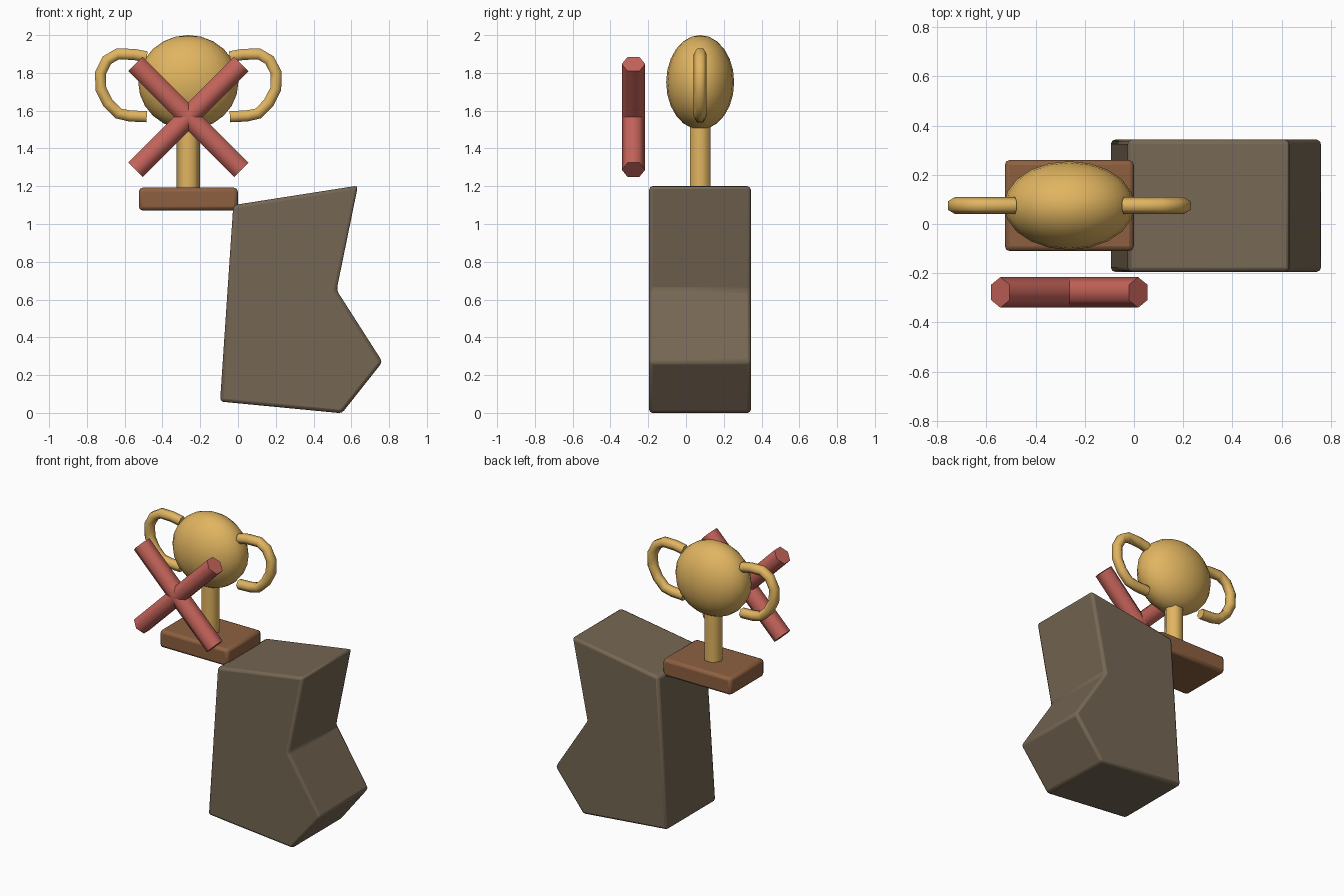
import bpy, bmesh, math
from mathutils import Vector, Matrix

if "Cube" in bpy.data.objects:
    bpy.data.objects.remove(bpy.data.objects["Cube"])

CX, CY = -0.263, 0.075      # trophy axis


def material(name, rgb):
    m = bpy.data.materials.new(name)
    m.diffuse_color = (*rgb, 1)
    m.use_nodes = True
    m.node_tree.nodes["Principled BSDF"].inputs["Base Color"].default_value = m.diffuse_color
    return m


STONE = material("grey_brown_stone", (0.178, 0.134, 0.087))
GOLD = material("gold", (0.75, 0.46, 0.118))
WOOD = material("brown_wood", (0.27, 0.118, 0.053))
RED = material("dull_red", (0.56, 0.127, 0.103))


def finish(bm, name, mat, angle=70, bevel=0):
    bmesh.ops.recalc_face_normals(bm, faces=bm.faces)
    me = bpy.data.meshes.new(name)
    bm.to_mesh(me)
    bm.free()
    ob = bpy.data.objects.new(name, me)
    bpy.context.collection.objects.link(ob)
    me.materials.append(mat)
    if bevel:
        mod = ob.modifiers.new("soft_edges", 'BEVEL')
        mod.width, mod.segments = bevel, 2
        mod.limit_method = 'ANGLE'
        mod.angle_limit = math.radians(20)
    bpy.ops.object.select_all(action='DESELECT')
    ob.select_set(True)
    bpy.context.view_layer.objects.active = ob
    bpy.ops.object.shade_smooth_by_angle(angle=math.radians(angle))
    return ob


def hex_tube(name, path, radius, mat):
    """Six-sided tube along a path in an xz plane, with ridges facing +y and -y."""
    bm = bmesh.new()
    pts = [Vector(p) for p in path]
    rings = []
    for i, p in enumerate(pts):
        t = (pts[min(i + 1, len(pts) - 1)] - pts[max(i - 1, 0)]).normalized()
        y = Vector((0, 1, 0))
        side = t.cross(y)
        rings.append([bm.verts.new(p + radius * (y * math.cos(a) + side * math.sin(a)))
                      for a in (k * math.pi / 3 for k in range(6))])
    for r, s in zip(rings, rings[1:]):
        for k in range(6):
            bm.faces.new((r[k], r[(k + 1) % 6], s[(k + 1) % 6], s[k]))
    bm.faces.new(rings[0])
    bm.faces.new(rings[-1])
    return finish(bm, name, mat)


# Stone block: bent profile pushed from front to back
profile = [(-0.095, 0.06), (0.55, -0.002), (0.765, 0.27),
           (0.522, 0.65), (0.635, 1.203), (-0.025, 1.1)]
bm = bmesh.new()
face = bm.faces.new([bm.verts.new((x, -0.195, z)) for x, z in profile])
ext = bmesh.ops.extrude_face_region(bm, geom=[face])
bmesh.ops.translate(bm, vec=(0, 0.538, 0),
                    verts=[v for v in ext["geom"] if isinstance(v, bmesh.types.BMVert)])
finish(bm, "stone_block", STONE, 30, 0.018)

# Wooden plinth
bm = bmesh.new()
bmesh.ops.create_cube(bm, size=1, matrix=Matrix.Translation((CX, CY, 1.132))
                      @ Matrix.Diagonal((0.524, 0.37, 0.12, 1)))
finish(bm, "plinth", WOOD, 30, 0.02)

# Stem
bm = bmesh.new()
bmesh.ops.create_cone(bm, cap_ends=True, segments=6, radius1=0.063, radius2=0.063, depth=0.4,
                      matrix=Matrix.Translation((CX, CY, 1.38)) @ Matrix.Rotation(math.pi / 2, 4, 'Z'))
# turn the ridges towards the handles
xs = [v.co.x - CX for v in bm.verts]
ys = [v.co.y - CY for v in bm.verts]
if max(ys) > max(xs):
    bmesh.ops.rotate(bm, verts=bm.verts, cent=(CX, CY, 0),
                     matrix=Matrix.Rotation(math.pi / 2, 3, 'Z'))
finish(bm, "stem", GOLD)

# Flattened bowl
bm = bmesh.new()
bmesh.ops.create_uvsphere(bm, u_segments=20, v_segments=12, radius=1,
                          matrix=Matrix.Translation((CX, CY, 1.75))
                          @ Matrix.Diagonal((0.265, 0.18, 0.25, 1)))
finish(bm, "bowl", GOLD)

# Pair of handles
loop = [(0.22, 1.885), (0.29, 1.898), (0.375, 1.9), (0.43, 1.868), (0.465, 1.8),
        (0.463, 1.715), (0.425, 1.64), (0.37, 1.585), (0.31, 1.572), (0.22, 1.568)]
for label, s in (("left", -1), ("right", 1)):
    hex_tube(label + "_handle", [(CX + s * x, CY, z) for x, z in loop], 0.034, GOLD)

# Crossed bars in front
H = 0.28
for label, s in (("rising", 1), ("falling", -1)):
    hex_tube(label + "_cross_bar", [(CX - H, -0.278, 1.567 - s * H),
                                    (CX + H, -0.278, 1.567 + s * H)], 0.062, RED)
